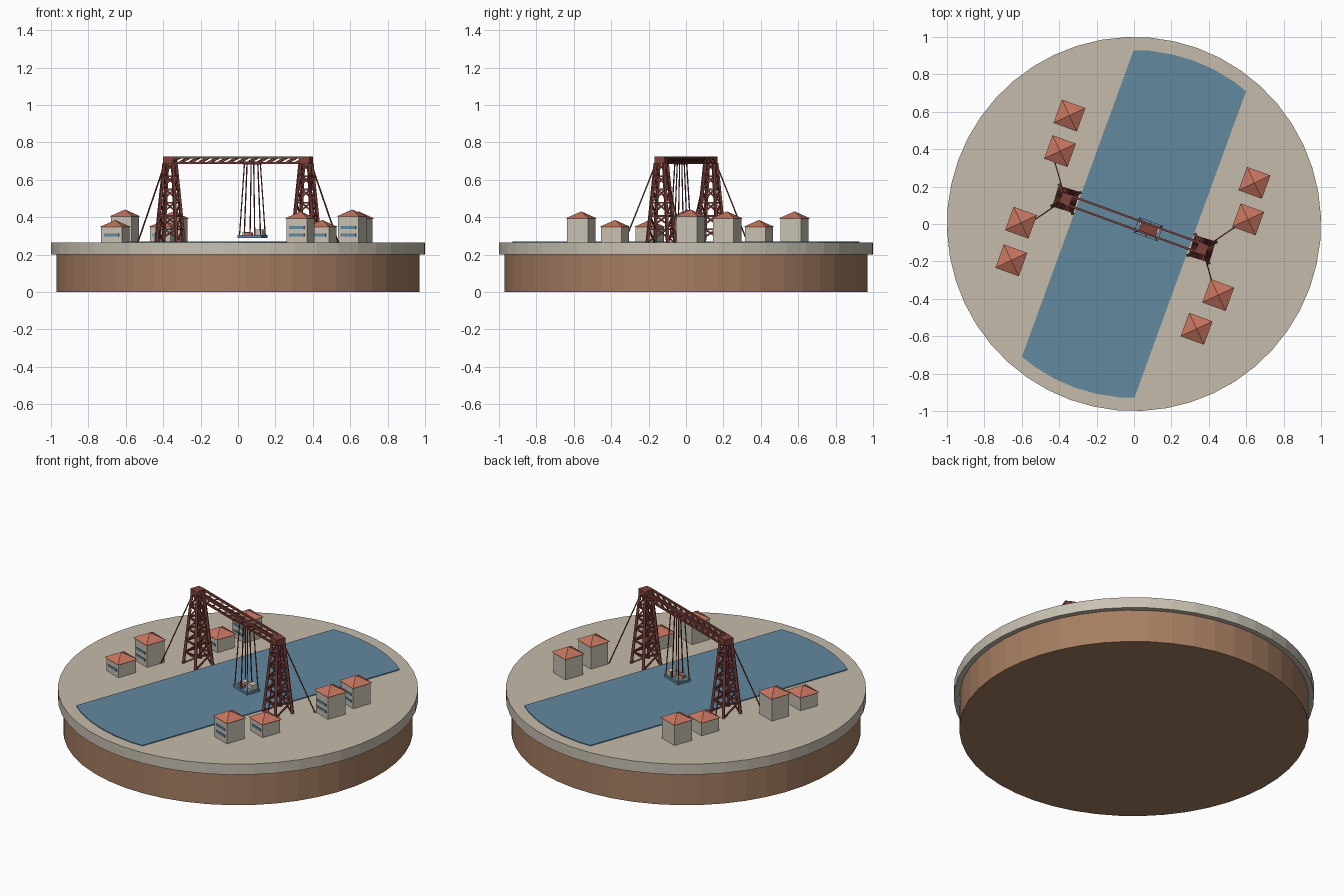
import bpy, bmesh, math
from mathutils import Matrix, Vector

if "Cube" in bpy.data.objects:
    bpy.data.objects.remove(bpy.data.objects["Cube"])

TURN = Matrix.Rotation(math.radians(-20), 4, 'Z')  # river and bridge sit at an angle
GROUND = 0.265


def material(name, *rgb):
    lin = [((c / 255 + 0.055) / 1.055) ** 2.4 for c in rgb] + [1]
    m = bpy.data.materials.new(name)
    m.use_nodes = True
    m.diffuse_color = lin
    m.node_tree.nodes["Principled BSDF"].inputs["Base Color"].default_value = lin
    return m


EARTH = material("earth brown", 166, 126, 98)
SAND = material("sand", 197, 187, 170)
STONE = material("stone", 200, 193, 178)
WATER = material("water blue", 98, 136, 158)
ROOF = material("terracotta", 198, 116, 94)
IRON = material("rust red iron", 126, 66, 60)


def finish(name, bm, *mats):
    bm.transform(TURN)
    bmesh.ops.recalc_face_normals(bm, faces=bm.faces[:])
    mesh = bpy.data.meshes.new(name)
    bm.to_mesh(mesh)
    bm.free()
    for m in mats:
        mesh.materials.append(m)
    ob = bpy.data.objects.new(name, mesh)
    bpy.context.collection.objects.link(ob)
    return ob


def box(bm, centre, size):
    mat = Matrix.Translation(centre) @ Matrix.Diagonal((*size, 1))
    bmesh.ops.create_cube(bm, size=1, matrix=mat)


def bar(bm, p, q, width):
    p, q = Vector(p), Vector(q)
    d = q - p
    mat = (Matrix.Translation((p + q) / 2) @ d.to_track_quat('Z', 'Y').to_matrix().to_4x4()
           @ Matrix.Diagonal((width, width, d.length, 1)))
    bmesh.ops.create_cube(bm, size=1, matrix=mat)


def disc(bm, radius, z0, z1):
    bmesh.ops.create_cone(bm, cap_ends=True, segments=48, radius1=radius, radius2=radius,
                          depth=z1 - z0, matrix=Matrix.Translation((0, 0, (z0 + z1) / 2)))


# Round base: earth below, paved slab above
bm = bmesh.new()
disc(bm, 0.97, 0, 0.2)
finish("earth_base", bm, EARTH)

bm = bmesh.new()
disc(bm, 1, 0.2, GROUND)
for f in bm.faces:
    f.material_index = 1 if f.normal.z > 0.5 else 0
finish("ground_slab", bm, STONE, SAND)

# River: a thin disc trimmed to a straight channel
bm = bmesh.new()
disc(bm, 0.93, GROUND - 0.005, GROUND + 0.005)
for side in (-1, 1):
    cut = bmesh.ops.bisect_plane(bm, geom=bm.verts[:] + bm.edges[:] + bm.faces[:],
                                 plane_co=(side * 0.32, 0, 0), plane_no=(side, 0, 0),
                                 clear_outer=True)
    edges = [e for e in cut["geom_cut"] if isinstance(e, bmesh.types.BMEdge)]
    bmesh.ops.edgeloop_fill(bm, edges=edges)
finish("river", bm, WATER)


# Houses: walls, pyramid roof, window bands on the front
def house(name, x, y, height):
    w = 0.118
    top = GROUND + height
    bm = bmesh.new()
    box(bm, (x, y, GROUND + height / 2), (w, w, height))
    finish(name + "_walls", bm, STONE)
    bm = bmesh.new()
    bmesh.ops.create_cone(bm, cap_ends=True, segments=4, radius1=0.094, radius2=0, depth=0.038,
                          matrix=Matrix.Translation((x, y, top + 0.019))
                          @ Matrix.Rotation(math.pi / 4, 4, 'Z'))
    finish(name + "_roof", bm, ROOF)
    bm = bmesh.new()
    for z in (0.305, 0.345) if height > 0.1 else (0.305,):
        box(bm, (x, y - w / 2, z), (0.085, 0.008, 0.014))
    finish(name + "_windows", bm, WATER)


TALL, LOW = 0.128, 0.082
for i, spec in enumerate([(-0.523, 0.427, TALL), (-0.505, 0.231, LOW),
                          (-0.57, -0.2, TALL + 0.01), (-0.55, -0.407, LOW),
                          (0.53, 0.427, TALL), (0.565, 0.232, TALL + 0.01),
                          (0.553, -0.203, LOW), (0.506, -0.412, TALL)]):
    house(f"house_{i + 1}", *spec)


# Lattice towers with guy cables
TOWER, TOP = 0.387, 0.69
CORNERS = [(-1, -1), (1, -1), (1, 1), (-1, 1)]


def tower(name, side):
    bm = bmesh.new()
    cx = side * TOWER

    def point(corner, t):
        r = 0.058 + (0.024 - 0.058) * t
        return (cx + corner[0] * r, corner[1] * r, GROUND + (TOP - GROUND) * t)

    levels = 6
    for i, a in enumerate(CORNERS):
        b = CORNERS[(i + 1) % 4]
        bar(bm, point(a, 0), point(a, 1), 0.015)
        for k in range(levels):
            t, u = k / levels, (k + 1) / levels
            bar(bm, point(a, t), point(b, u), 0.008)
            bar(bm, point(a, u), point(b, u), 0.009)
    box(bm, (cx, 0, TOP + 0.016), (0.058, 0.058, 0.038))
    finish(name, bm, IRON)
    bm = bmesh.new()
    for v in (-1, 1):
        bar(bm, (cx + side * 0.02, v * 0.022, TOP), (side * 0.51, v * 0.165, GROUND), 0.006)
    finish(name + "_guy_cables", bm, IRON)


tower("left_tower", 1)
tower("right_tower", -1)

# Twin truss girders spanning the river
bm = bmesh.new()
LOWER, UPPER, BAYS = 0.69, 0.72, 14
for y in (-0.026, 0.026):
    for z in (LOWER, UPPER):
        bar(bm, (-TOWER, y, z), (TOWER, y, z), 0.011)
    for k in range(BAYS):
        x0 = -TOWER + 2 * TOWER * k / BAYS
        bar(bm, (x0, y, LOWER), (x0 + 2 * TOWER / BAYS, y, UPPER), 0.007)
finish("girder_trusses", bm, IRON)

# Trolley, hanging cables and the suspended platform
GX = 0.082
bm = bmesh.new()
box(bm, (GX, 0, 0.69), (0.095, 0.046, 0.016))
finish("trolley", bm, IRON)

bm = bmesh.new()
for u in (-1, 0, 1):
    for v in (-1, 1):
        bar(bm, (GX + u * 0.038, v * 0.02, 0.685), (GX + u * 0.06, v * 0.037, 0.3), 0.005)
finish("hanging_cables", bm, IRON)

bm = bmesh.new()
box(bm, (GX, 0, 0.297), (0.138, 0.088, 0.016))
finish("platform", bm, WATER)

bm = bmesh.new()
box(bm, (GX + 0.038, 0.016, 0.32), (0.042, 0.04, 0.03))
box(bm, (GX - 0.04, 0.018, 0.313), (0.035, 0.03, 0.016))
finish("platform_cabins", bm, STONE)

bm = bmesh.new()
box(bm, (GX - 0.015, -0.022, 0.312), (0.045, 0.02, 0.014))
finish("platform_cargo", bm, ROOF)
